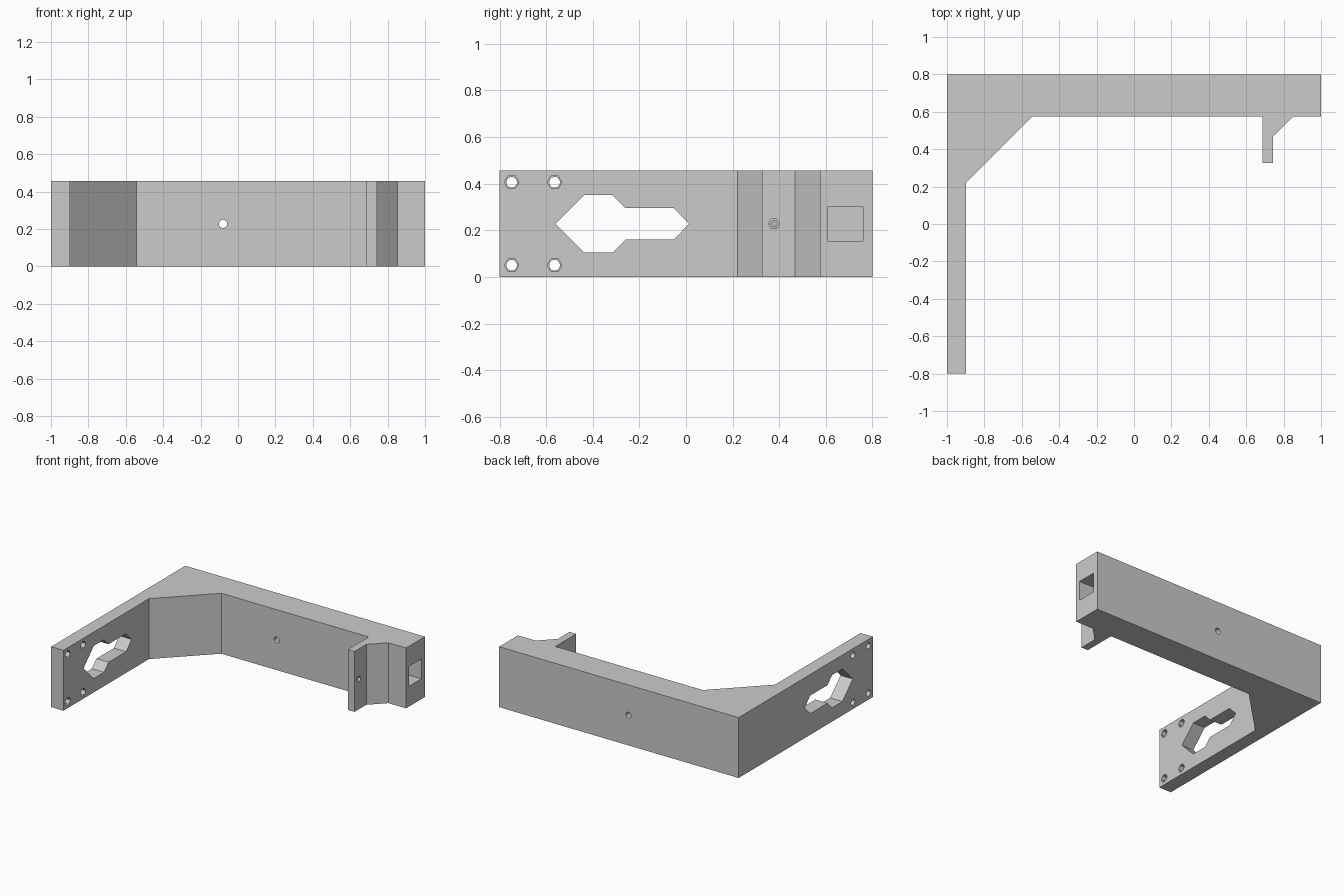
import bpy
import bmesh
from math import cos, sin, tau
from mathutils import Vector

cube = bpy.data.objects.get("Cube")
if cube:
    bpy.data.objects.remove(cube, do_unlink=True)

HEIGHT = 0.456
MID = HEIGHT / 2

# One grey plastic
grey = bpy.data.materials.new("matte grey")
grey.use_nodes = True
COLOUR = (0.6, 0.6, 0.6, 1)
grey.diffuse_color = COLOUR
grey.node_tree.nodes["Principled BSDF"].inputs["Base Color"].default_value = COLOUR


def prism(name, outline, axis, start, end):
    """Extrude a 2D outline along an axis: x uses (y, z), y uses (x, z), z uses (x, y)."""
    place = {"x": lambda a, b: (start, a, b),
             "y": lambda a, b: (a, start, b),
             "z": lambda a, b: (a, b, start)}[axis]
    move = Vector([(end - start) * (axis == k) for k in "xyz"])
    bm = bmesh.new()
    face = bm.faces.new([bm.verts.new(place(a, b)) for a, b in outline])
    result = bmesh.ops.extrude_face_region(bm, geom=[face])
    top = [v for v in result["geom"] if isinstance(v, bmesh.types.BMVert)]
    bmesh.ops.translate(bm, verts=top, vec=move)
    bmesh.ops.recalc_face_normals(bm, faces=bm.faces)
    mesh = bpy.data.meshes.new(name)
    bm.to_mesh(mesh)
    bm.free()
    mesh.materials.append(grey)
    obj = bpy.data.objects.new(name, mesh)
    bpy.context.collection.objects.link(obj)
    return obj


def ring(a, b, radius, sides):
    return [(a + radius * cos(tau * i / sides), b + radius * sin(tau * i / sides))
            for i in range(sides)]


def cut(target, outline, axis, start, end):
    """Subtract a prism from the target."""
    cutter = prism("cutter", outline, axis, start, end)
    cutter.hide_render = True
    mod = target.modifiers.new("cut", "BOOLEAN")
    mod.operation = "DIFFERENCE"
    mod.solver = "EXACT"
    mod.object = cutter
    bpy.context.view_layer.objects.active = target
    bpy.ops.object.modifier_apply(modifier=mod.name)
    bpy.data.objects.remove(cutter, do_unlink=True)


# Bracket body: long beam, side arm with gusset, small braced tab
bracket = prism("bracket", [
    (-1, -0.8), (-0.898, -0.8), (-0.898, 0.221), (-0.543, 0.576),
    (0.688, 0.576), (0.688, 0.327), (0.744, 0.327), (0.744, 0.467),
    (0.853, 0.576), (1, 0.576), (1, 0.8), (-1, 0.8)], "z", 0, HEIGHT)

# Keyhole-shaped window in the arm, mirrored about mid height
upper = [(-0.315, 0.123), (-0.26, 0.068), (-0.053, 0.068)]
half = [(-0.437, 0.123)] + upper
window = ([(-0.56, MID)] + [(y, MID + h) for y, h in half] + [(0.013, MID)]
          + [(y, MID - h) for y, h in reversed(half)])
cut(bracket, window, "x", -1.1, -0.8)

# Arm bolt holes with hexagonal nut recesses on the inner face
for y in (-0.748, -0.564):
    for z in (0.05, HEIGHT - 0.05):
        cut(bracket, ring(y, z, 0.023, 24), "x", -1.1, -0.8)
        cut(bracket, ring(y, z, 0.031, 6), "x", -0.94, -0.8)

# Tab bolt hole and nut recess
cut(bracket, ring(0.378, MID, 0.013, 20), "x", 0.6, 0.8)
cut(bracket, ring(0.378, MID, 0.024, 6), "x", 0.722, 0.8)

# Square socket running into the beam from its end
cut(bracket, [(0.61, MID - 0.075), (0.76, MID - 0.075),
              (0.76, MID + 0.075), (0.61, MID + 0.075)], "x", -0.4, 1.1)

# Cross hole through the beam
cut(bracket, ring(-0.08, MID, 0.022, 24), "y", 0.5, 0.9)

# Smooth round holes, keep all edges crisp
bpy.ops.object.select_all(action="DESELECT")
bracket.select_set(True)
bpy.context.view_layer.objects.active = bracket
bpy.ops.object.shade_smooth_by_angle(angle=0.5)
